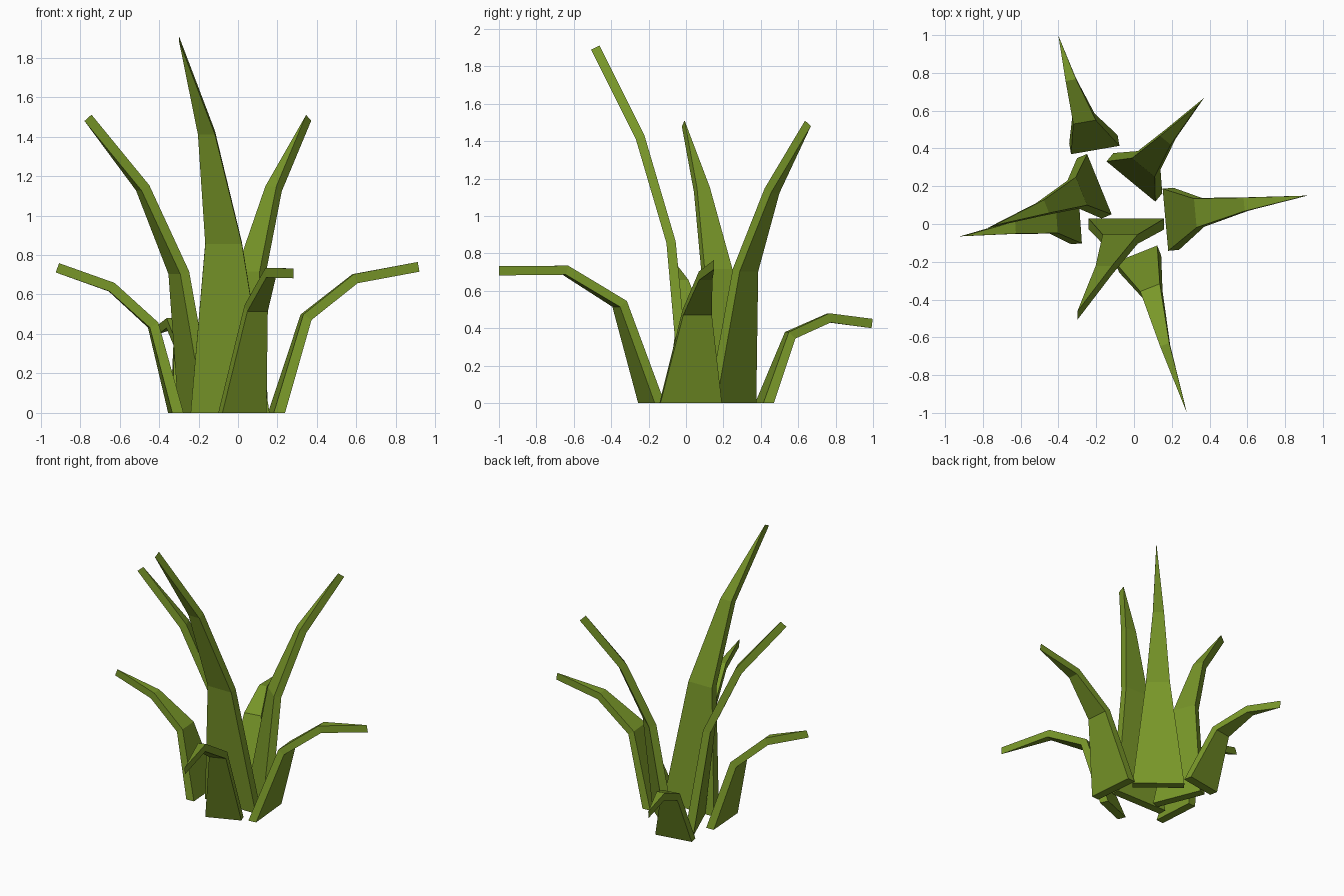
import bpy, bmesh
from mathutils import Vector

if "Cube" in bpy.data.objects:
    bpy.data.objects.remove(bpy.data.objects["Cube"])

green = bpy.data.materials.new("leaf_green")
green.diffuse_color = (0.19, 0.31, 0.022, 1)
green.use_nodes = True
green.node_tree.nodes["Principled BSDF"].inputs["Base Color"].default_value = green.diffuse_color

THICK = 0.05


def leaf(name, width, across, spine):
    """Flat tapering blade: box section swept along four spine points to a wedge tip."""
    pts = [Vector(p) for p in spine]
    side = Vector((across[0], across[1], 0)).normalized()
    bm = bmesh.new()
    rings = []
    for i, p in enumerate(pts):
        # section normal; the base is cut level with the ground
        if i == 0:
            n = side.cross(Vector((0, 0, 1)))
            t = THICK * 1.15
        else:
            a = (p - pts[i - 1]).normalized()
            b = (pts[min(i + 1, 3)] - p).normalized() if i < 3 else a
            n = side.cross(a + b).normalized()
            t = THICK
        s = side * width * (0.5, 0.232, 0.108, 0)[i]
        o = n * t / 2
        corners = [p - s - o, p + s - o, p + s + o, p - s + o] if i < 3 else [p - o, p + o]
        rings.append([bm.verts.new(c) for c in corners])
    bm.faces.new(rings[0])
    for r0, r1 in zip(rings[:2], rings[1:3]):
        for j in range(4):
            k = (j + 1) % 4
            bm.faces.new((r0[j], r0[k], r1[k], r1[j]))
    # pointed end
    (a, b, c, d), (e, f) = rings[2], rings[3]
    for face in ((a, b, e), (b, c, f, e), (c, d, f), (d, a, e, f)):
        bm.faces.new(face)
    bmesh.ops.recalc_face_normals(bm, faces=bm.faces)
    mesh = bpy.data.meshes.new(name)
    bm.to_mesh(mesh)
    bm.free()
    mesh.materials.append(green)
    bpy.context.collection.objects.link(bpy.data.objects.new(name, mesh))


# upright leaves
leaf("tall_center_leaf", 0.40, (1, 0),
     [(-0.04, 0, 0), (-0.073, -0.08, 0.86), (-0.16, -0.245, 1.42), (-0.30, -0.485, 1.90)])
leaf("upright_left_leaf", 0.345, (0.13, -0.32),
     [(-0.21, 0.20, 0), (-0.30, 0.165, 0.71), (-0.483, 0.085, 1.14), (-0.76, -0.015, 1.495)])
leaf("upright_right_leaf", 0.335, (0.255, -0.21),
     [(0.002, 0.247, 0), (0.065, 0.318, 0.71), (0.18, 0.46, 1.135), (0.358, 0.652, 1.495)])

# drooping outer leaves
leaf("outer_right_leaf", 0.33, (0.09, -1),
     [(0.195, 0.025, 0), (0.345, 0.06, 0.485), (0.593, 0.105, 0.68), (0.915, 0.15, 0.74)])
leaf("outer_front_leaf", 0.24, (0.93, 0.37),
     [(0.022, -0.185, 0), (0.092, -0.355, 0.53), (0.165, -0.645, 0.71), (0.28, -1.0, 0.707)])
leaf("outer_back_leaf", 0.26, (0.26, 0.045),
     [(-0.21, 0.42, 0), (-0.265, 0.557, 0.362), (-0.335, 0.765, 0.455), (-0.40, 0.995, 0.425)])
leaf("outer_left_leaf", 0.30, (-0.07, 1),
     [(-0.315, 0.045, 0), (-0.43, 0.02, 0.445), (-0.64, -0.02, 0.637), (-0.915, -0.065, 0.735)])
